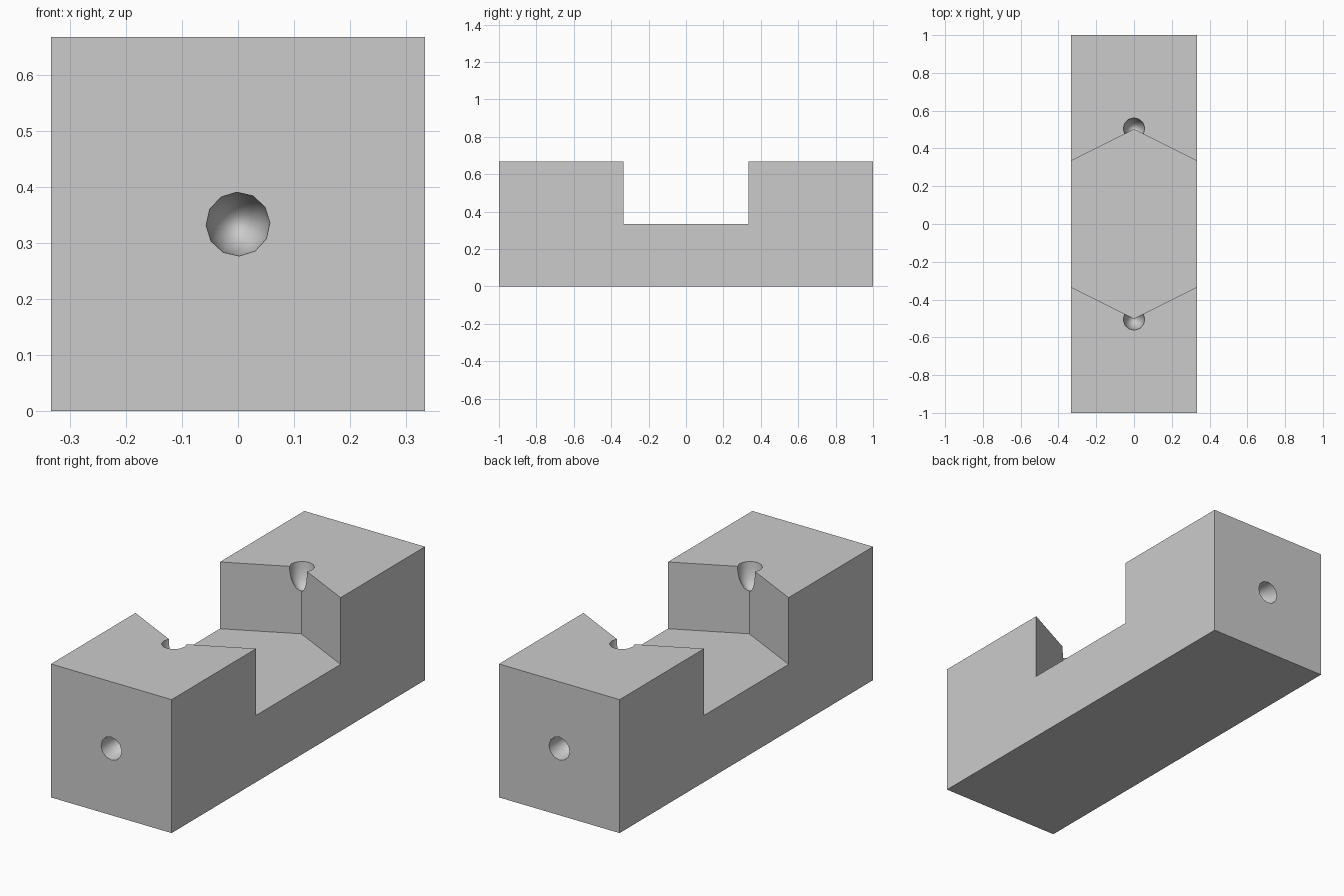
import bpy, bmesh, math
from mathutils import Matrix

cube = bpy.data.objects.get("Cube")
if cube:
    bpy.data.objects.remove(cube, do_unlink=True)

HALF_W, HEIGHT, FLOOR = 1 / 3, 2 / 3, 1 / 3
PIT_R, PIT_DEPTH = 0.057, 0.12

grey = bpy.data.materials.new("plain_grey")
grey.use_nodes = True
color = (0.6, 0.6, 0.6, 1)
grey.diffuse_color = color
grey.node_tree.nodes["Principled BSDF"].inputs["Base Color"].default_value = color


def make_object(name, bm):
    bmesh.ops.recalc_face_normals(bm, faces=bm.faces)
    mesh = bpy.data.meshes.new(name)
    bm.to_mesh(mesh)
    bm.free()
    mesh.materials.append(grey)
    obj = bpy.data.objects.new(name, mesh)
    bpy.context.collection.objects.link(obj)
    return obj


def prism(name, outline, z0, z1):
    """Extrude a plan outline from z0 to z1."""
    bm = bmesh.new()
    face = bm.faces.new([bm.verts.new((x, y, z0)) for x, y in outline])
    ext = bmesh.ops.extrude_face_region(bm, geom=[face])
    top = [g for g in ext["geom"] if isinstance(g, bmesh.types.BMVert)]
    bmesh.ops.translate(bm, verts=top, vec=(0, 0, z1 - z0))
    return make_object(name, bm)


def pit(name, location, tilt):
    """Elongated ball, long axis along the pit's depth."""
    bm = bmesh.new()
    m = (Matrix.Translation(location) @ Matrix.Rotation(tilt, 4, "X")
         @ Matrix.Rotation(0.04, 4, "Z")
         @ Matrix.Diagonal((PIT_R, PIT_R, PIT_DEPTH, 1)))
    bmesh.ops.create_uvsphere(bm, u_segments=12, v_segments=12, radius=1, matrix=m)
    return make_object(name, bm)


def cut(body, cutter):
    cutter.hide_render = True
    mod = body.modifiers.new("cut", "BOOLEAN")
    mod.operation, mod.solver, mod.object = "DIFFERENCE", "EXACT", cutter
    bpy.context.view_layer.objects.active = body
    bpy.ops.object.modifier_apply(modifier=mod.name)
    bpy.data.objects.remove(cutter, do_unlink=True)


# Square bar
w = HALF_W
block = prism("notched_block", [(-w, -1), (w, -1), (w, 1), (-w, 1)], 0, HEIGHT)

# Middle notch with V-shaped end walls, running out past both sides
reach = 0.5
side_y = 0.5 - reach / 2
cut(block, prism("notch_cutter",
                 [(-reach, -side_y), (0, -0.5), (reach, -side_y),
                  (reach, side_y), (0, 0.5), (-reach, side_y)], FLOOR, 1))

# Pits in both ends, and at the top of both V corners
for s in (-1, 1):
    cut(block, pit("end_pit_cutter", (0, s, FLOOR), math.pi / 2))
    cut(block, pit("corner_pit_cutter", (0, s * 0.505, HEIGHT), 0))

# Smooth pits, crisp block edges
bpy.ops.object.select_all(action="DESELECT")
block.select_set(True)
bpy.context.view_layer.objects.active = block
bpy.ops.object.shade_smooth_by_angle(angle=math.radians(36))
